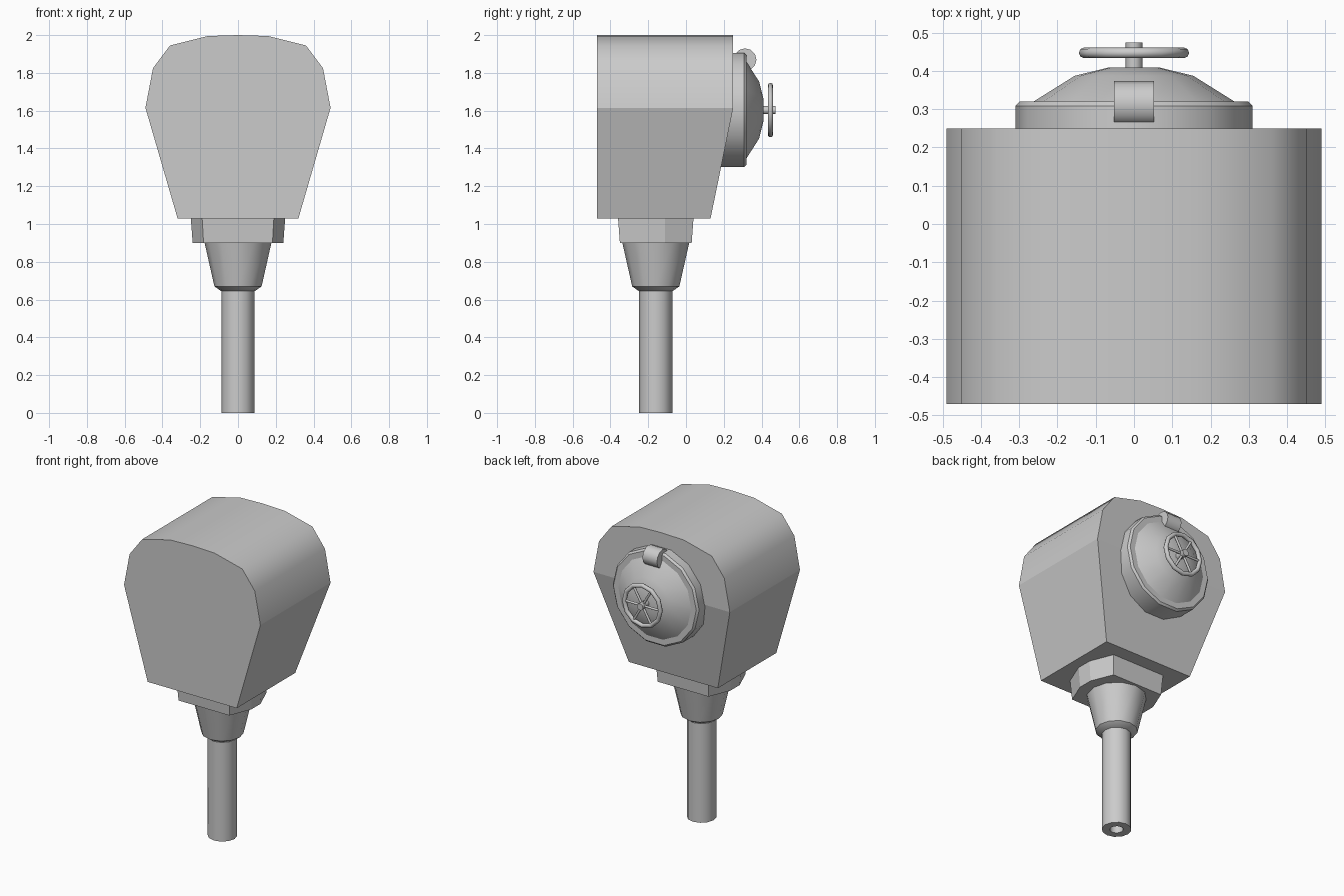
import bpy, bmesh, math
from mathutils import Matrix, Vector

if "Cube" in bpy.data.objects:
    bpy.data.objects.remove(bpy.data.objects["Cube"])

TO_Y = Matrix.Rotation(-math.pi / 2, 4, 'X')   # local z -> world +y
TO_X = Matrix.Rotation(math.pi / 2, 4, 'Y')    # local z -> world +x


def finish(bm, name, angle=None):
    bmesh.ops.remove_doubles(bm, verts=bm.verts, dist=1e-5)
    bmesh.ops.recalc_face_normals(bm, faces=bm.faces)
    me = bpy.data.meshes.new(name)
    bm.to_mesh(me)
    bm.free()
    ob = bpy.data.objects.new(name, me)
    bpy.context.collection.objects.link(ob)
    if angle:
        bpy.ops.object.select_all(action='DESELECT')
        ob.select_set(True)
        bpy.context.view_layer.objects.active = ob
        bpy.ops.object.shade_smooth_by_angle(angle=math.radians(angle))
    return ob


def bridge(bm, a, b):
    n = len(a)
    return [bm.faces.new((a[i], a[(i + 1) % n], b[(i + 1) % n], b[i])) for i in range(n)]


def lathe(name, profile, n, loc, rot=Matrix(), angle=40, closed=False):
    """Revolve (radius, height) points about local z; zero radius ends become poles."""
    bm = bmesh.new()
    mat = Matrix.Translation(loc) @ rot
    rings = []
    for r, h in profile:
        rings.append([bm.verts.new(mat @ Vector((r * math.cos(2 * math.pi * i / n),
                                                r * math.sin(2 * math.pi * i / n), h)))
                      for i in range(n)])
    for a, b in zip(rings, rings[1:]):
        bridge(bm, a, b)
    if closed:
        bridge(bm, rings[-1], rings[0])
    return finish(bm, name, angle)


# Housing: extruded arch outline, back wall leaning in below the shoulder
half = [(0.32, 1.03), (0.49, 1.615), (0.45, 1.825), (0.36, 1.945), (0.16, 1.995)]
outline = half + [(0, 2.0)] + [(-x, z) for x, z in reversed(half)]
bm = bmesh.new()
front = [bm.verts.new((x, -0.47, z)) for x, z in outline]
back = [bm.verts.new((x, 0.25 if z > 1.5 else 0.13, z)) for x, z in outline]
for i, f in enumerate(bridge(bm, front, back)):
    f.smooth = 1 <= i <= 8            # only the rounded roof is smooth
bm.faces.new(front)
bm.faces.new(back[1:-1])
bm.faces.new((back[0], back[1], back[-2], back[-1]))
for e in bm.edges:
    if not all(f.smooth for f in e.link_faces):
        e.smooth = False
finish(bm, "housing")

# Collar under the housing: blunt-sided block, slightly tapered
bm = bmesh.new()
plan = [(0.19, -0.2), (0.25, -0.05), (0.25, 0.05), (0.19, 0.2)]
plan += [(-x, -y) for x, y in plan]
top = [bm.verts.new((x, y - 0.16, 1.035)) for x, y in plan]
low = [bm.verts.new((x * 0.96, y * 0.95 - 0.16, 0.9)) for x, y in plan]
bridge(bm, low, top)
bm.faces.new(low)
bm.faces.new(top)
finish(bm, "collar")

# Tapered neck and hollow stem
lathe("neck", [(0, 0.645), (0.09, 0.645), (0.125, 0.67), (0.178, 0.905), (0, 0.905)],
      12, (0, -0.16, 0))
lathe("stem", [(0.04, 0), (0.0875, 0), (0.0875, 0.66), (0.04, 0.66)],
      12, (0, -0.16, 0), closed=True)

# Round hatch: rim and domed lid
C = (0, 0, 1.603)
lathe("hatch_rim", [(0, 0.15), (0.31, 0.15), (0.31, 0.308), (0.298, 0.32), (0.25, 0.32), (0, 0.32)],
      14, C, TO_Y, 30)
lathe("hatch_dome", [(0, 0.31), (0.262, 0.31), (0.262, 0.32), (0.155, 0.387), (0.065, 0.409), (0, 0.409)],
      14, C, TO_Y, 40)

# Hinge at the top of the hatch
lathe("hatch_hinge", [(0, -0.052), (0.06, -0.052), (0.06, 0.052), (0, 0.052)],
      12, (0, 0.313, 1.87), TO_X, 40)

# Hand wheel: rim, hub and six spokes
ring = [(0.13 + 0.014 * math.cos(math.tau * i / 8), 0.447 + 0.014 * math.sin(math.tau * i / 8))
        for i in range(8)]
lathe("wheel_rim", ring, 12, C, TO_Y, 60, closed=True)
lathe("wheel_hub", [(0, 0.40), (0.022, 0.40), (0.022, 0.474), (0, 0.474)], 10, C, TO_Y, 40)
for k in range(6):
    spin = Matrix.Rotation(math.tau * k / 6, 4, 'Y')
    lathe(f"wheel_spoke_{k + 1}", [(0, 0.015), (0.008, 0.015), (0.008, 0.128), (0, 0.128)],
          6, (0, 0.447, C[2]), spin @ TO_X, 70)
